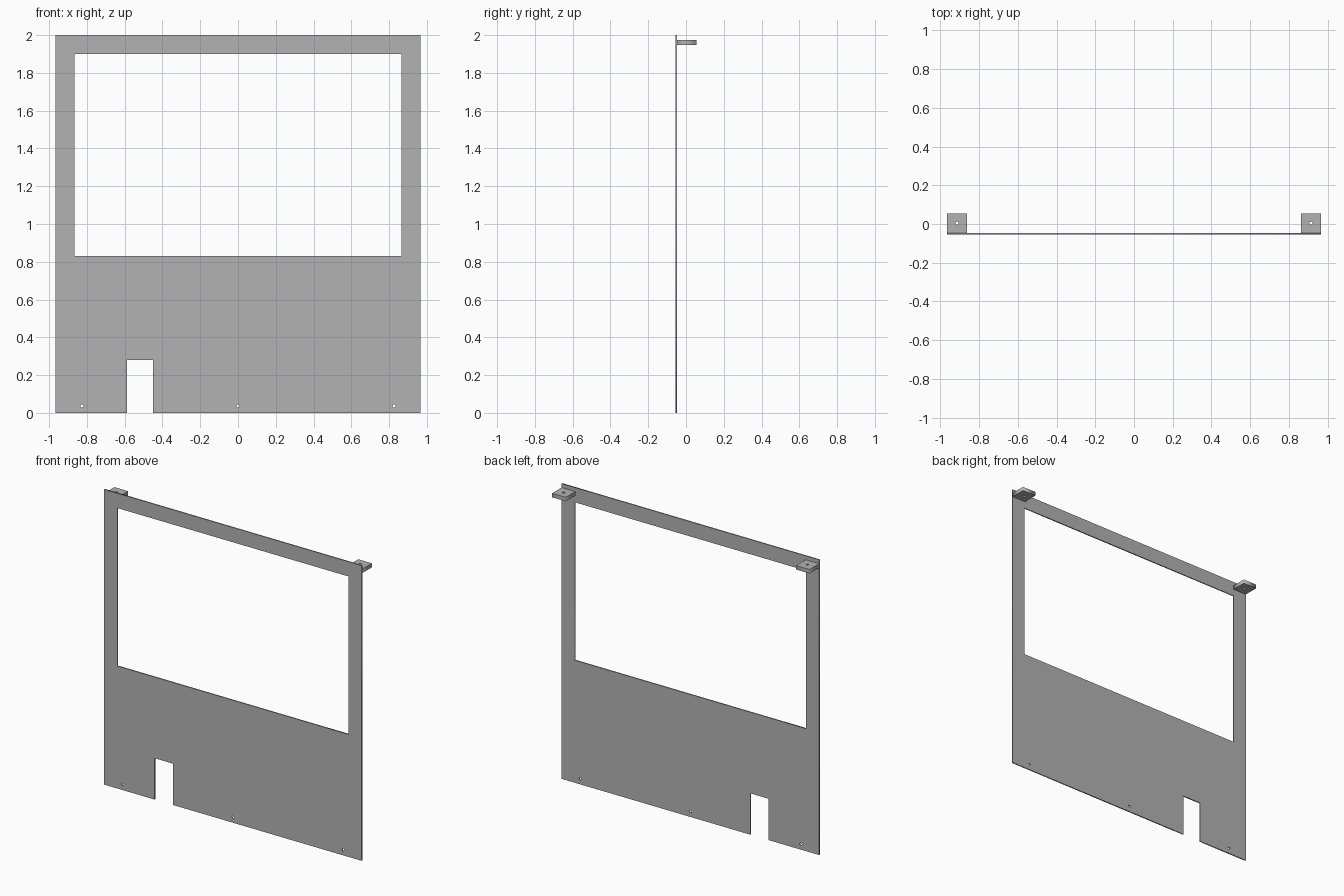
import bpy
import math
from mathutils import Matrix

cube = bpy.data.objects.get("Cube")
if cube:
    bpy.data.objects.remove(cube, do_unlink=True)

grey = bpy.data.materials.new("plain grey")
grey.use_nodes = True
colour = (0.45, 0.45, 0.45, 1)
grey.diffuse_color = colour
grey.node_tree.nodes["Principled BSDF"].inputs["Base Color"].default_value = colour


def rectangle(x0, x1, y0, y1):
    return [(x0, y0), (x1, y0), (x1, y1), (x0, y1)]


def circle(x, y, radius=0.008, sides=24):
    angles = [2 * math.pi * i / sides for i in range(sides)]
    return [(x + radius * math.cos(a), y + radius * math.sin(a)) for a in angles]


def plate(name, loops, thickness, matrix):
    """Flat sheet from an outer loop and hole loops, as a mesh."""
    curve = bpy.data.curves.new(name, "CURVE")
    curve.dimensions = "2D"
    curve.fill_mode = "BOTH"
    curve.extrude = thickness / 2
    for loop in loops:
        spline = curve.splines.new("POLY")
        spline.points.add(len(loop) - 1)
        for point, (x, y) in zip(spline.points, loop):
            point.co = (x, y, 0, 1)
        spline.use_cyclic_u = True
    obj = bpy.data.objects.new(name, curve)
    bpy.context.collection.objects.link(obj)
    bpy.ops.object.select_all(action="DESELECT")
    obj.select_set(True)
    bpy.context.view_layer.objects.active = obj
    bpy.ops.object.convert(target="MESH")
    obj = bpy.context.object
    obj.data.transform(matrix)
    obj.data.materials.clear()
    obj.data.materials.append(grey)
    return obj


HALF_W, HEIGHT = 0.965, 2.0
FRONT, BACK = -0.055, 0.055
SHEET = 0.008
NOTCH_L, NOTCH_R, NOTCH_TOP = -0.587, -0.449, 0.28

# Upright panel with window opening, bottom notch and screw holes
outline = [(-HALF_W, 0), (NOTCH_L, 0), (NOTCH_L, NOTCH_TOP), (NOTCH_R, NOTCH_TOP),
           (NOTCH_R, 0), (HALF_W, 0), (HALF_W, HEIGHT), (-HALF_W, HEIGHT)]
window = rectangle(-0.865, 0.865, 0.83, 1.9)
holes = [circle(x, 0.037) for x in (-0.827, 0, 0.827)]
stand_up = Matrix.Translation((0, FRONT + SHEET / 2, 0)) @ Matrix.Rotation(math.pi / 2, 4, "X")
plate("front_panel", [outline, window, *holes], SHEET, stand_up)

# Drilled mounting tabs behind the top corners
for side, sign in (("left", 1), ("right", -1)):
    x0, x1 = sorted((sign * 0.863, sign * HALF_W))
    loops = [rectangle(x0, x1, FRONT + SHEET, BACK), circle(sign * 0.913, 0.004)]
    plate(side + "_mounting_tab", loops, 0.027, Matrix.Translation((0, 0, 1.96)))
